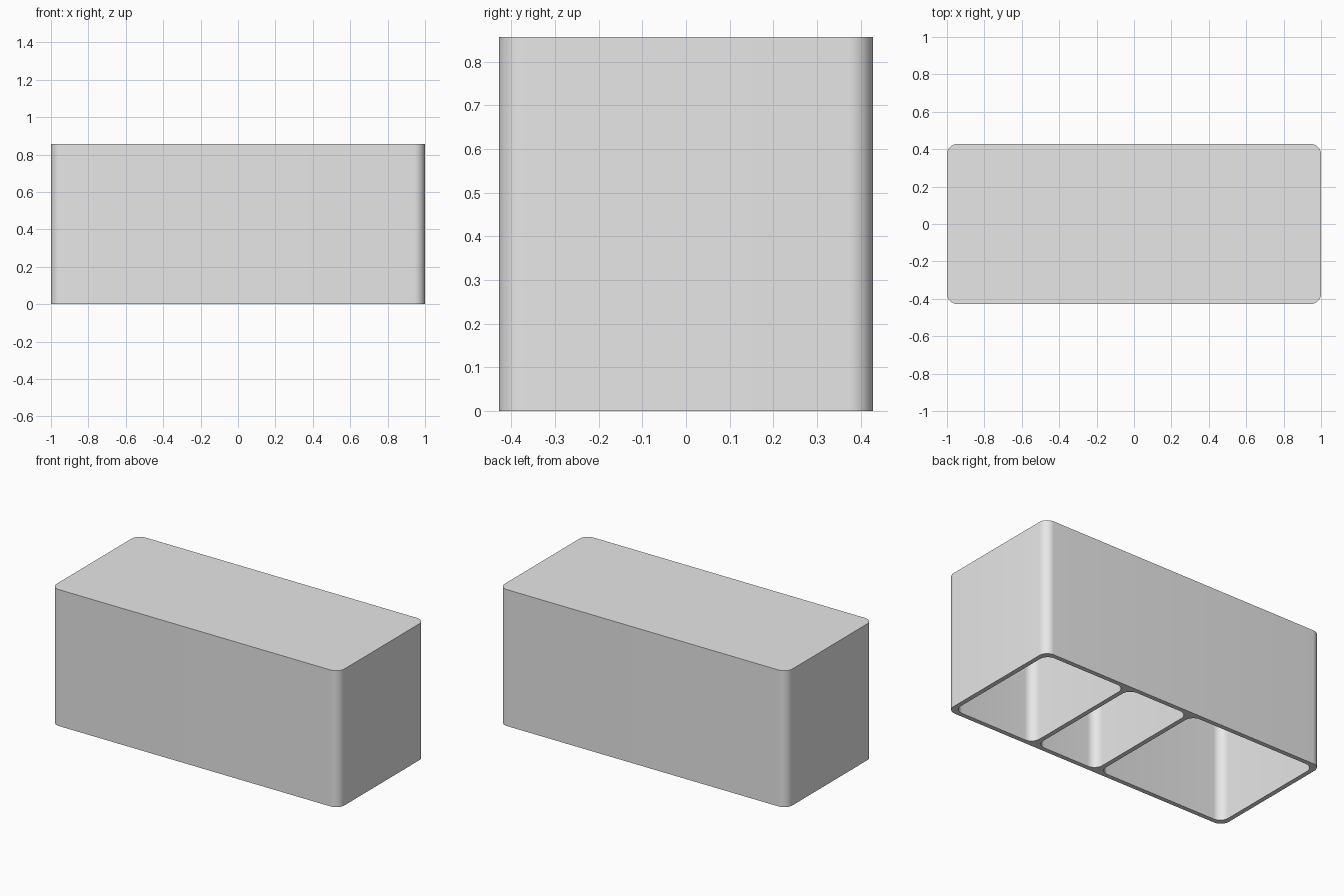
import bpy
import bmesh
import math

if "Cube" in bpy.data.objects:
    bpy.data.objects.remove(bpy.data.objects["Cube"], do_unlink=True)

# Sizes are in small units; the box is 70 long
UNIT = 2 / 70
LENGTH, DEPTH, HEIGHT = 70, 30, 30
WALL, RADIUS, STEPS = 1, 2, 12
POCKETS = (31, 15, 20)  # widths from -x to +x

grey = bpy.data.materials.new("light_grey")
grey.use_nodes = True
grey.diffuse_color = (0.8, 0.8, 0.8, 1)
grey.node_tree.nodes["Principled BSDF"].inputs["Base Color"].default_value = (0.8, 0.8, 0.8, 1)


def rounded_loop(bm, x0, x1, y0, y1, z):
    """Ring of vertices round a rectangle with rounded corners."""
    corners = ((x1, y1, -1, -1), (x0, y1, 1, -1), (x0, y0, 1, 1), (x1, y0, -1, 1))
    ring = []
    for i, (cx, cy, sx, sy) in enumerate(corners):
        for k in range(STEPS + 1):
            a = (i + k / STEPS) * math.pi / 2
            x = cx + RADIUS * (sx + math.cos(a))
            y = cy + RADIUS * (sy + math.sin(a))
            ring.append(bm.verts.new((x * UNIT, y * UNIT, z * UNIT)))
    return ring


def ring_edges(bm, ring):
    return [bm.edges.new((v, ring[i - 1])) for i, v in enumerate(ring)]


def walls(bm, low, high):
    for i in range(len(low)):
        bm.faces.new((low[i - 1], low[i], high[i], high[i - 1]))


bm = bmesh.new()

# Outer shell and closed top
hx, hy = LENGTH / 2, DEPTH / 2
low = rounded_loop(bm, -hx, hx, -hy, hy, 0)
high = rounded_loop(bm, -hx, hx, -hy, hy, HEIGHT)
rim = ring_edges(bm, low)
walls(bm, low, high)
bm.faces.new(high)

# Three pockets open at the bottom
x = -hx + WALL
for width in POCKETS:
    span = (x, x + width, -hy + WALL, hy - WALL)
    mouth = rounded_loop(bm, *span, 0)
    ceiling = rounded_loop(bm, *span, HEIGHT - WALL)
    rim += ring_edges(bm, mouth)
    walls(bm, mouth, ceiling)
    bm.faces.new(ceiling)
    x += width + WALL

# Flat rim between the shell and the pockets
bmesh.ops.triangle_fill(bm, edges=rim, use_beauty=True, normal=(0, 0, -1))
bmesh.ops.recalc_face_normals(bm, faces=bm.faces)

mesh = bpy.data.meshes.new("divided_box")
bm.to_mesh(mesh)
bm.free()
mesh.materials.append(grey)
box = bpy.data.objects.new("divided_box", mesh)
bpy.context.collection.objects.link(box)

bpy.ops.object.select_all(action="DESELECT")
box.select_set(True)
bpy.context.view_layer.objects.active = box
bpy.ops.object.shade_smooth_by_angle(angle=math.radians(30))
